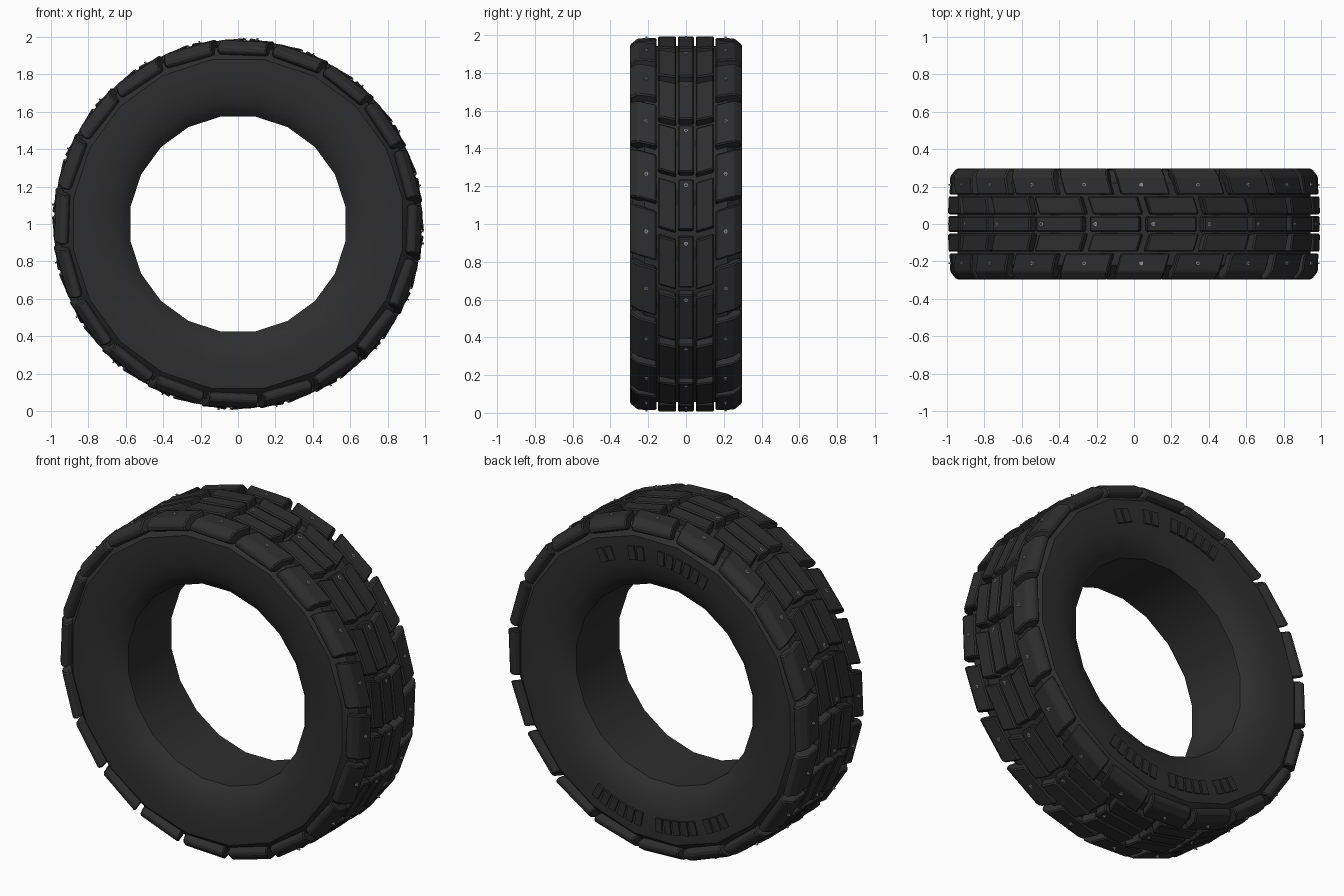
import bpy, bmesh, math
from mathutils import Vector

cube = bpy.data.objects.get("Cube")
if cube:
    bpy.data.objects.remove(cube)

SEGMENTS = 20
STEP = 2 * math.pi / SEGMENTS
CENTRE = Vector((0, 0, 1))


def material(name, rgb):
    m = bpy.data.materials.new(name)
    m.use_nodes = True
    m.diffuse_color = (*rgb, 1)
    bsdf = m.node_tree.nodes["Principled BSDF"]
    bsdf.inputs["Base Color"].default_value = (*rgb, 1)
    bsdf.inputs["Roughness"].default_value = 0.8
    return m


rubber = material("black rubber", (0.027, 0.027, 0.027))
steel = material("stud steel", (0.3, 0.3, 0.32))


def finish(name, bm, mat, bevel=0, smooth=False):
    bmesh.ops.recalc_face_normals(bm, faces=bm.faces)
    mesh = bpy.data.meshes.new(name)
    bm.to_mesh(mesh)
    bm.free()
    mesh.materials.append(mat)
    obj = bpy.data.objects.new(name, mesh)
    bpy.context.collection.objects.link(obj)
    if bevel:
        mod = obj.modifiers.new("soft edges", "BEVEL")
        mod.width = bevel
        mod.segments = 1
    if smooth:
        bpy.ops.object.select_all(action="DESELECT")
        obj.select_set(True)
        bpy.context.view_layer.objects.active = obj
        bpy.ops.object.shade_smooth_by_angle(angle=math.radians(30))
    return obj


def place(angle, y, r, t=0):
    """Point at a wheel angle (clockwise from the top), t along the tangent."""
    s, c = math.sin(angle), math.cos(angle)
    return CENTRE + Vector((r * s + t * c, y, r * c - t * s))


def prism(bm, first, second):
    """Solid between two matching loops of points."""
    a = [bm.verts.new(p) for p in first]
    b = [bm.verts.new(p) for p in second]
    bm.faces.new(a)
    bm.faces.new(b[::-1])
    for i in range(len(a)):
        j = (i + 1) % len(a)
        bm.faces.new((a[i], b[i], b[j], a[j]))


# Tyre carcass: half section (y, radius) mirrored, then swept round the axle
half = [(0.2, 0.582), (0.228, 0.61), (0.254, 0.65), (0.275, 0.72),
        (0.285, 0.8), (0.285, 0.89), (0.22, 0.955)]
section = half + [(-y, r) for y, r in reversed(half)]
bm = bmesh.new()
rings = [[bm.verts.new(place((k + 0.5) * STEP, y, r)) for y, r in section]
         for k in range(SEGMENTS)]
for k in range(SEGMENTS):
    a, b = rings[k], rings[(k + 1) % SEGMENTS]
    for i in range(len(section)):
        j = (i + 1) % len(section)
        bm.faces.new((a[i], a[j], b[j], b[i]))
finish("tyre_body", bm, rubber, smooth=True)


# Tread rows: slanted blocks, leading inward
def tread_row(name, profile, length, slant, offset, side=1):
    bm = bmesh.new()
    mid = sum(y for y, r in profile) / len(profile)
    for k in range(SEGMENTS):
        angle = math.radians(offset) + k * STEP
        ends = [[place(angle, side * y, r, e * length / 2 - slant * (y - mid))
                 for y, r in profile] for e in (-1, 1)]
        prism(bm, *ends)
    finish(name, bm, rubber, bevel=0.007)


shoulder = [(0.157, 0.93), (0.157, 0.983), (0.255, 0.978),
            (0.296, 0.945), (0.296, 0.915), (0.26, 0.9)]
middle = [(0.052, 0.93), (0.052, 0.985), (0.148, 0.985), (0.148, 0.93)]
centre = [(-0.042, 0.93), (-0.042, 0.985), (0.042, 0.985), (0.042, 0.93)]
for side, label in ((-1, "front"), (1, "back")):
    tread_row(label + "_shoulder_tread", shoulder, 0.262, 0.3, 2.3, side)
    tread_row(label + "_middle_tread", middle, 0.265, 0.3, 12, side)
tread_row("centre_tread", centre, 0.27, 0, 12)


# Studs: a low collar with a thin pin in each studded row
def stud_row(name, y, offset, seat):
    bm = bmesh.new()
    for k in range(SEGMENTS):
        angle = math.radians(offset) + k * STEP
        for radius, low, high in ((0.011, -0.01, 0.004), (0.005, 0, 0.012)):
            loops = [[place(angle, y + radius * math.cos(q * math.pi / 3), seat + h,
                            radius * math.sin(q * math.pi / 3)) for q in range(6)]
                     for h in (low, high)]
            prism(bm, *loops)
    finish(name, bm, steel)


stud_row("front_studs", -0.21, 2.3, 0.981)
stud_row("back_studs", 0.21, 2.3, 0.981)
stud_row("centre_studs", 0, 6, 0.988)

# Raised bars on the back sidewall: (group centre in degrees, number of bars)
bm = bmesh.new()
for middle_angle, count in ((24, 2), (9, 2), (-13, 6), (162, 6), (190, 5), (210, 3)):
    for i in range(count):
        angle = math.radians(middle_angle + (i - (count - 1) / 2) * 4.1)
        loops = [[place(angle, y, r, t) for r, t in
                  ((0.75, -0.021), (0.75, 0.021), (0.83, 0.021), (0.83, -0.021))]
                 for y in (0.262, 0.293)]
        prism(bm, *loops)
finish("sidewall_bars", bm, rubber)
